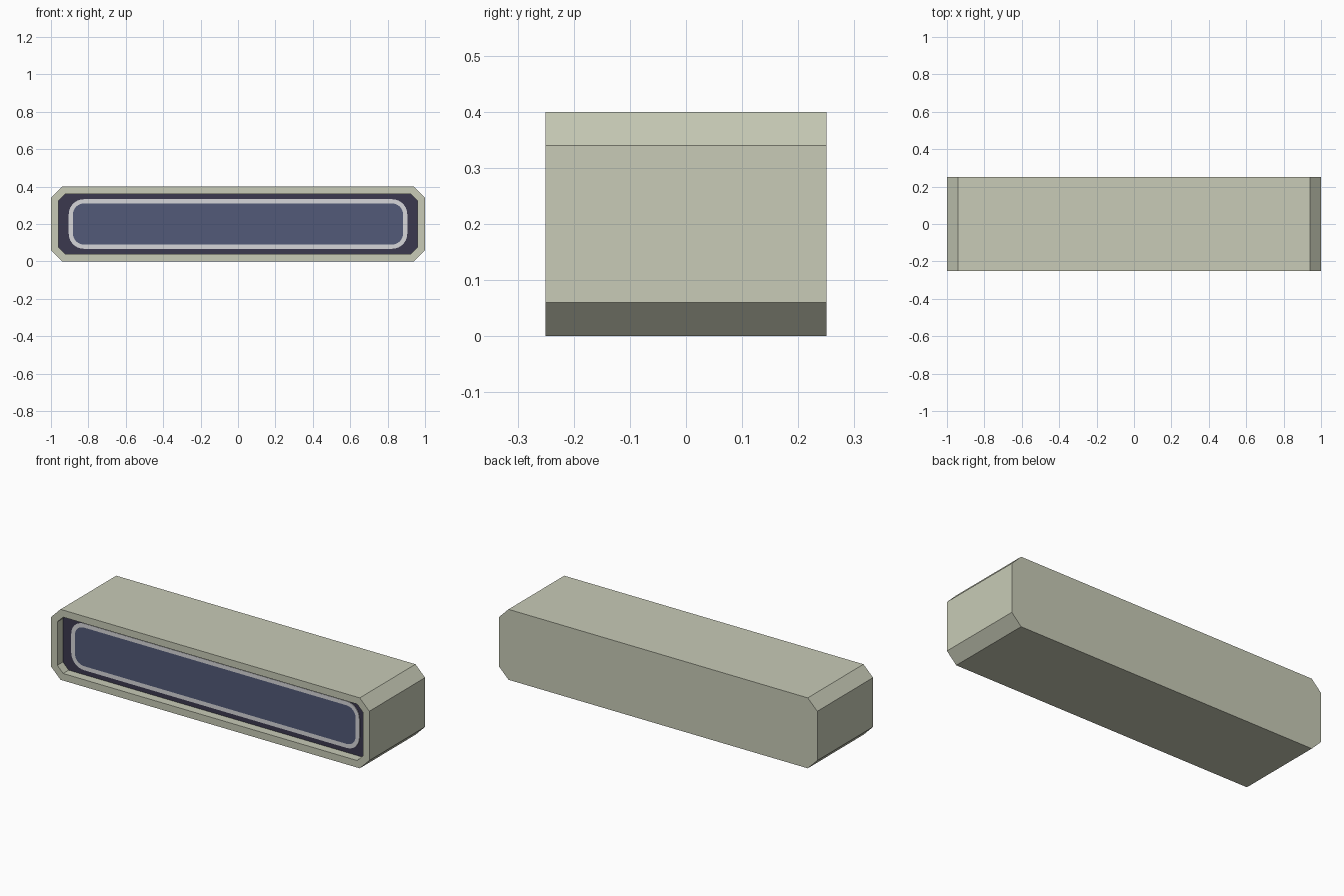
import bpy, bmesh, math
from mathutils import Vector

cube = bpy.data.objects.get("Cube")
if cube:
    bpy.data.objects.remove(cube, do_unlink=True)

LENGTH, DEPTH, HEIGHT = 2.0, 0.5, 0.4
FRONT = -DEPTH / 2
RECESS = 0.05


def material(name, rgb):
    """Flat colour, given as sRGB bytes and stored as linear values."""
    linear = [((c / 255 + 0.055) / 1.055) ** 2.4 for c in rgb] + [1.0]
    mat = bpy.data.materials.new(name)
    mat.use_nodes = True
    mat.diffuse_color = linear
    mat.node_tree.nodes["Principled BSDF"].inputs["Base Color"].default_value = linear
    return mat


def outline(width, height, corner, segments):
    """Corner-cut rectangle in xz: one segment chamfers, more segments round."""
    points = []
    for i, (sx, sz) in enumerate([(1, 1), (-1, 1), (-1, -1), (1, -1)]):
        cx, cz = sx * (width / 2 - corner), sz * (height / 2 - corner)
        for s in range(segments + 1):
            a = math.pi / 2 * (i + s / segments)
            points.append((cx + corner * math.cos(a), cz + corner * math.sin(a)))
    return points


def prism(points, y_front, y_back):
    """Extrude an outline along y; returns the bmesh and its front face."""
    bm = bmesh.new()
    base = bm.faces.new([bm.verts.new((x, y_front, z + HEIGHT / 2)) for x, z in points])
    back = bmesh.ops.extrude_face_region(bm, geom=[base], use_keep_orig=True)["geom"]
    bmesh.ops.translate(bm, verts=[g for g in back if isinstance(g, bmesh.types.BMVert)],
                        vec=Vector((0, y_back - y_front, 0)))
    bmesh.ops.recalc_face_normals(bm, faces=bm.faces[:])
    bm.normal_update()
    return bm, min(bm.faces, key=lambda f: f.calc_center_median().y)


def finish(name, bm, materials):
    mesh = bpy.data.meshes.new(name)
    bm.to_mesh(mesh)
    bm.free()
    for mat in materials:
        mesh.materials.append(mat)
    obj = bpy.data.objects.new(name, mesh)
    bpy.context.collection.objects.link(obj)
    return obj


shell_mat = material("shell olive grey", (200, 203, 183))
floor_mat = material("recess dark violet", (59, 56, 78))
trim_mat = material("trim light grey", (214, 214, 218))
screen_mat = material("screen slate blue", (82, 90, 120))

# Chamfered housing with a recessed front
bm, front = prism(outline(LENGTH, HEIGHT, 0.06, 1), FRONT, DEPTH / 2)
# Chamfer by straight cut, so the corner points sit on the box sides
bmesh.ops.inset_region(bm, faces=[front], thickness=0.04, use_even_offset=True)
pocket = bmesh.ops.extrude_discrete_faces(bm, faces=[front])["faces"][0]
bmesh.ops.translate(bm, verts=pocket.verts[:], vec=Vector((0, RECESS, 0)))
pocket.material_index = 1
finish("housing", bm, [shell_mat, floor_mat])

# Thin rounded display plate: light border around the screen
floor_y = FRONT + RECESS
bm, front = prism(outline(1.81, 0.265, 0.08, 8), floor_y - 0.004, floor_y + 0.001)
bmesh.ops.inset_region(bm, faces=[front], thickness=0.023, use_even_offset=True)
front.material_index = 1
finish("display_plate", bm, [trim_mat, screen_mat])
